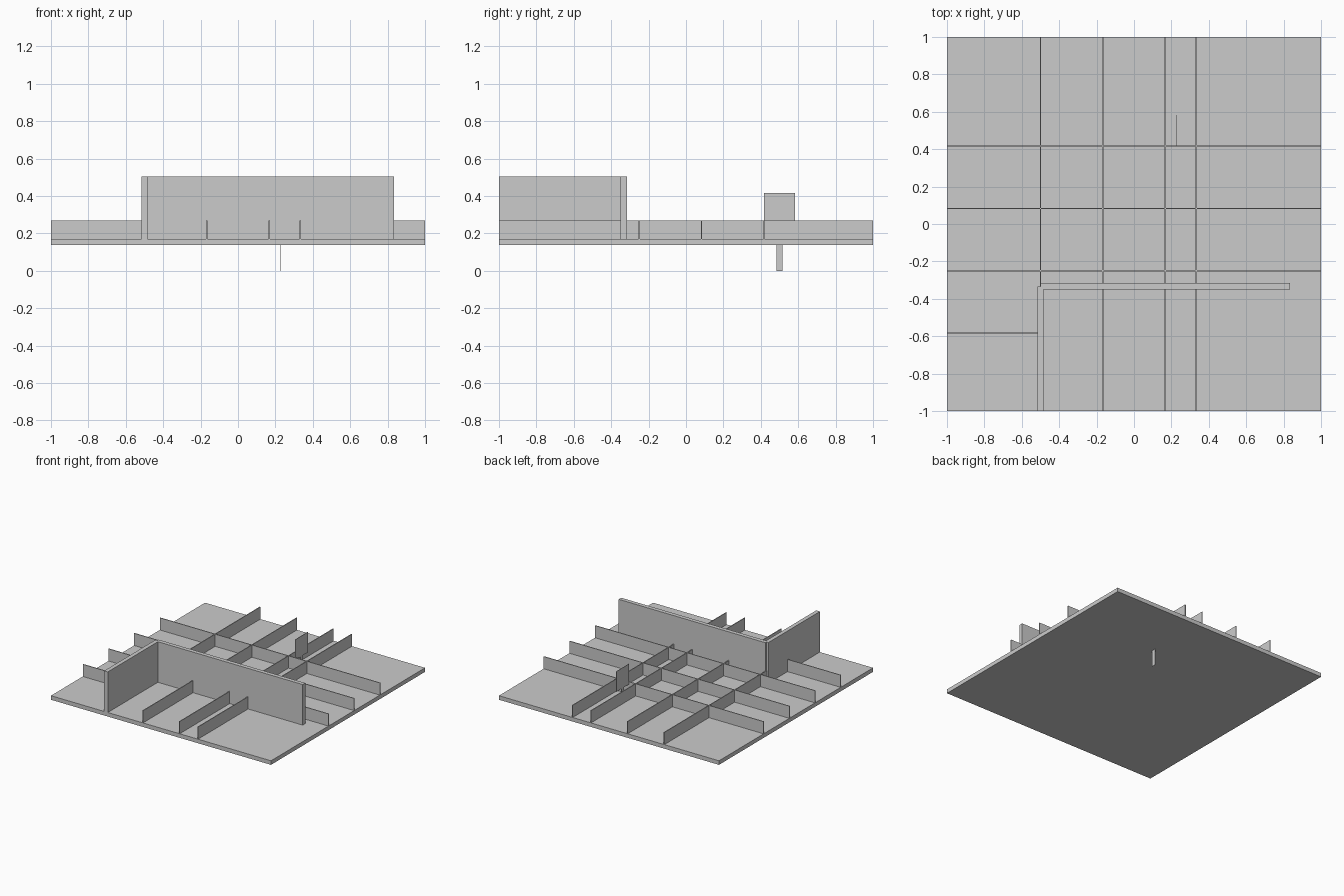
import bpy

cube = bpy.data.objects.get("Cube")
if cube:
    bpy.data.objects.remove(cube, do_unlink=True)

# Single plain grey for every part
grey = bpy.data.materials.new("plain_grey")
grey.use_nodes = True
color = (0.6, 0.6, 0.6, 1)
grey.diffuse_color = color
grey.node_tree.nodes["Principled BSDF"].inputs["Base Color"].default_value = color


def box(name, x, y, z):
    """Box from (low, high) ranges on each axis."""
    ranges = (x, y, z)
    bpy.ops.mesh.primitive_cube_add(size=1)
    ob = bpy.context.object
    ob.name = name
    for v in ob.data.vertices:
        v.co = [(a + b) / 2 + c * (b - a) for (a, b), c in zip(ranges, v.co)]
    ob.data.materials.append(grey)
    return ob


def around(center, width):
    return (center - width / 2, center + width / 2)


U = 1 / 6             # grid unit
FLOOR = 0.17          # top of the base slab
WALL = 0.2 * U        # thickness of slab and tall walls
THIN = 0.04 * U       # thickness of the low dividers
low = (FLOOR, FLOOR + 0.6 * U)
tall = (FLOOR, FLOOR + 2 * U)

# Base slab
box("base_slab", (-1, 1), (-1, 1), (FLOOR - WALL, FLOOR))

# Tall corner walls
box("long_wall", (-3 * U, 5 * U), around(-2 * U, WALL), tall)
box("short_wall", around(-3 * U, WALL), (-1, -2 * U), tall)

# Low dividers running front to back
for i, (col, start) in enumerate([(-3, -2 * U), (-1, -1), (1, -1), (2, -1)]):
    box(f"lengthwise_divider_{i + 1}", around(col * U, THIN), (start, 1), low)

# Low dividers running left to right
for i, (row, end) in enumerate([(-3.5, -3 * U), (-1.5, 1), (0.5, 1), (2.5, 1)]):
    box(f"crosswise_divider_{i + 1}", (-1, end), around(row * U, THIN), low)

# Thin sign standing on a post that passes through the slab
sign_x = around(0.226, 0.02 * U)
box("sign_post", sign_x, around(3 * U, WALL), (0, 1.5 * U))
box("sign_panel", sign_x, around(3 * U, U), (1.5 * U, 2.5 * U))
